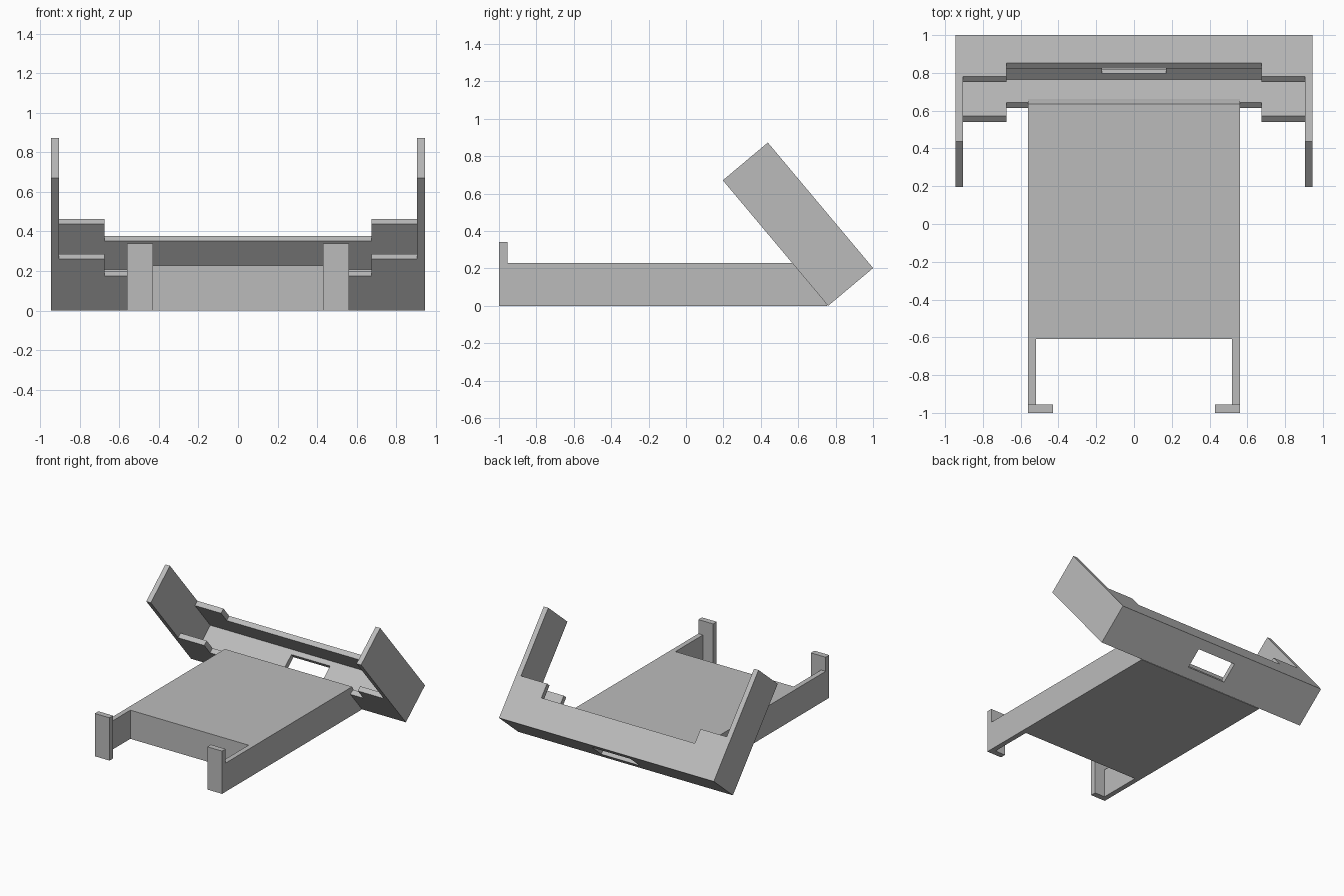
import bpy, bmesh, math
from mathutils import Matrix

cube = bpy.data.objects.get("Cube")
if cube:
    bpy.data.objects.remove(cube, do_unlink=True)

grey = bpy.data.materials.new("plain grey")
grey.use_nodes = True
colour = (0.5, 0.5, 0.5, 1)
grey.diffuse_color = colour
grey.node_tree.nodes["Principled BSDF"].inputs["Base Color"].default_value = colour


def prism(name, half_width, outline, frame=Matrix()):
    """Extrude a (y, z) outline across x, centred on the middle."""
    bm = bmesh.new()
    face = bm.faces.new([bm.verts.new((-half_width, y, z)) for y, z in outline])
    new = bmesh.ops.extrude_face_region(bm, geom=[face])["geom"]
    bmesh.ops.translate(bm, vec=(2 * half_width, 0, 0),
                        verts=[v for v in new if isinstance(v, bmesh.types.BMVert)])
    bmesh.ops.recalc_face_normals(bm, faces=bm.faces)
    mesh = bpy.data.meshes.new(name)
    bm.to_mesh(mesh)
    bm.free()
    mesh.materials.append(grey)
    obj = bpy.data.objects.new(name, mesh)
    obj.matrix_world = frame
    bpy.context.collection.objects.link(obj)
    return obj


def rect(y0, y1, z0, z1):
    return [(y0, z0), (y1, z0), (y1, z1), (y0, z1)]


def cut(target, half_width, outline, frame=Matrix()):
    """Apply a box cut, then drop the cutter."""
    cutter = prism("cutter", half_width, outline, frame)
    cutter.hide_render = True
    mod = target.modifiers.new("cut", "BOOLEAN")
    mod.operation, mod.solver, mod.object = "DIFFERENCE", "EXACT", cutter
    bpy.context.view_layer.objects.active = target
    bpy.ops.object.modifier_apply(modifier=mod.name)
    bpy.data.objects.remove(cutter, do_unlink=True)


# Base tray: side outline with raised front hooks, opened between the arms
base = prism("base_tray", 0.56, [(-1, 0), (0.755, 0), (0.651, 0.2), (0.635, 0.228),
                                 (-0.955, 0.228), (-0.955, 0.34), (-1, 0.34)])
cut(base, 0.52, rect(-0.955, -0.61, -0.1, 0.5))
cut(base, 0.43, rect(-1.1, -0.9, -0.1, 0.5))

# Tilted cradle: local y runs through its depth, local z up its side walls
depth, height, wall = 0.314, 0.876, 0.04
tilt = Matrix.Translation((0, 0.76, 0)) @ Matrix.Rotation(math.radians(40), 4, "X")
cradle = prism("tilted_cradle", 0.945, rect(0, depth, 0, height), tilt)
cut(cradle, 0.905, rect(-0.1, depth + 0.1, 0.341, 1), tilt)          # between side walls
cut(cradle, 0.675, rect(-0.1, depth + 0.1, 0.229, 0.5), tilt)        # lower middle lips
cut(cradle, 0.905, rect(wall, depth - wall, wall, 0.6), tilt)        # inner channel
cut(cradle, 0.17, rect(0.08, 0.235, -0.1, 0.1), tilt)                # floor slot
